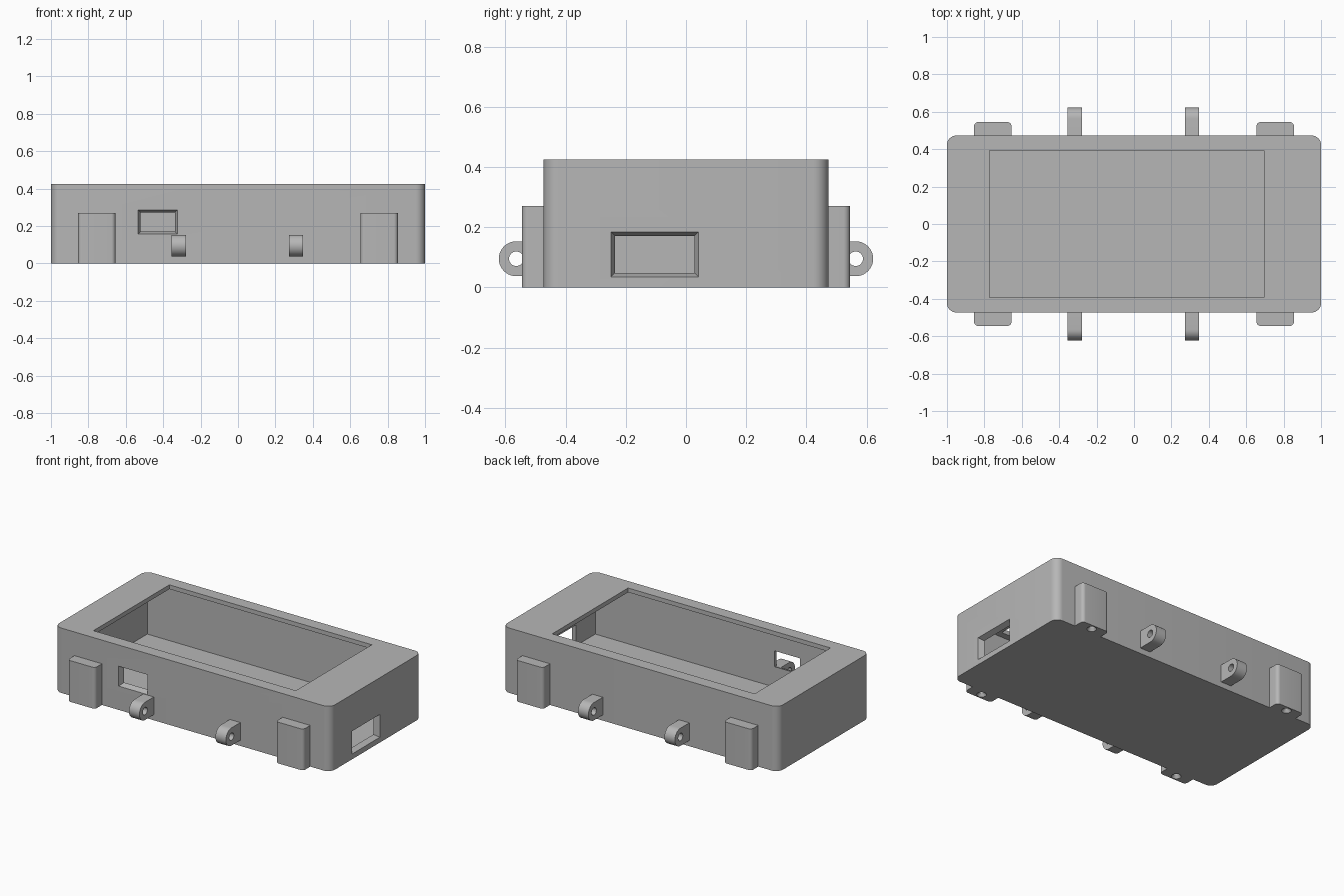
import bpy, bmesh, math
from mathutils import Matrix, Vector

cube = bpy.data.objects.get("Cube")
if cube:
    bpy.data.objects.remove(cube, do_unlink=True)

grey = bpy.data.materials.new("light_grey_plastic")
grey.use_nodes = True
COLOUR = (0.47, 0.47, 0.47, 1)
grey.diffuse_color = COLOUR
grey.node_tree.nodes["Principled BSDF"].inputs["Base Color"].default_value = COLOUR

W, D, H = 1.0, 0.473, 0.425      # half width, half depth, height
WALL, FLOOR, LID = 0.037, 0.035, 0.028


def finish(name, bm):
    bmesh.ops.recalc_face_normals(bm, faces=bm.faces)
    mesh = bpy.data.meshes.new(name)
    bm.to_mesh(mesh)
    bm.free()
    mesh.materials.append(grey)
    obj = bpy.data.objects.new(name, mesh)
    bpy.context.collection.objects.link(obj)
    return obj


def box(name, lo, hi, radius=0, rounded=lambda v: True):
    """Box between two corners, with chosen upright edges rounded."""
    bm = bmesh.new()
    bmesh.ops.create_cube(bm, size=1)
    lo, hi = Vector(lo), Vector(hi)
    for v in bm.verts:
        v.co = Vector((v.co[i] + 0.5) * (hi[i] - lo[i]) + lo[i] for i in range(3))
    if radius:
        edges = [e for e in bm.edges
                 if abs(e.verts[0].co.z - e.verts[1].co.z) > 0.01 and rounded(e.verts[0].co)]
        bmesh.ops.bevel(bm, geom=edges, offset=radius, segments=8, profile=0.5, affect='EDGES')
    return finish(name, bm)


def cone(name, centre, r1, r2, depth, axis='Z'):
    bm = bmesh.new()
    turn = Matrix.Rotation(math.pi / 2, 4, 'Y') if axis == 'X' else Matrix()
    bmesh.ops.create_cone(bm, cap_ends=True, segments=32, radius1=r1, radius2=r2,
                          depth=depth, matrix=Matrix.Translation(centre) @ turn)
    return finish(name, bm)


def cut(obj, cutter):
    """Subtract a cutter, then discard it."""
    cutter.hide_render = True
    mod = obj.modifiers.new("cut", 'BOOLEAN')
    mod.operation, mod.solver, mod.object = 'DIFFERENCE', 'EXACT', cutter
    bpy.context.view_layer.objects.active = obj
    bpy.ops.object.modifier_apply(modifier=mod.name)
    bpy.data.objects.remove(cutter, do_unlink=True)


def smooth(obj):
    bpy.ops.object.select_all(action='DESELECT')
    obj.select_set(True)
    bpy.context.view_layer.objects.active = obj
    bpy.ops.object.shade_smooth_by_angle(angle=math.radians(30))


def tapered_port(lo, hi, axis, side):
    """Cutter for a port that narrows towards the inside of the wall."""
    port = box("port_cutter", lo, hi)
    mid = (Vector(lo) + Vector(hi)) / 2
    for v in port.data.vertices:
        if (v.co[axis] - mid[axis]) * side < 0:
            for i in range(3):
                if i != axis:
                    v.co[i] -= math.copysign(0.016, v.co[i] - mid[i])
    return port


# Hollow case with a screen opening in the top
case = box("case", (-W, -D, 0), (W, D, H), 0.05)
cut(case, box("cavity_cutter", (WALL - W, WALL - D, FLOOR), (W - WALL, D - WALL, H - LID)))
cut(case, box("opening_cutter", (-0.773, -0.393, H - 0.1), (0.695, 0.393, H + 0.1)))

# Bevelled ports in the front wall and in the left-hand end wall
cut(case, tapered_port((-0.535, -D - 0.002, 0.155), (-0.323, WALL - D + 0.005, 0.287), 1, -1))
cut(case, tapered_port((W - WALL - 0.005, -0.25, 0.034), (W + 0.002, 0.042, 0.185), 0, 1))
smooth(case)

for side, label in ((-1, "front"), (1, "back")):
    # Corner screw posts with countersunk holes underneath
    for x, end in ((-0.755, "right"), (0.755, "left")):
        ys = sorted((side * D, side * 0.545))
        post = box(f"{label}_{end}_screw_post", (x - 0.1, ys[0], 0), (x + 0.1, ys[1], 0.27),
                   0.022, lambda v: abs(v.y) > D + 0.01)
        y = side * 0.509
        cut(post, cone("screw_cutter", (x, y, 0.09), 0.017, 0.017, 0.2))
        cut(post, cone("countersink_cutter", (x, y, 0.008), 0.032, 0.016, 0.024))
        smooth(post)

    # Round-ended mounting lugs with a cross hole
    for x, end in ((-0.317, "right"), (0.31, "left")):
        cy, cz, r = 0.564, 0.095, 0.058
        arc = [(cy + r * math.cos(a), cz + r * math.sin(a))
               for a in (math.pi * (i / 20 - 0.5) for i in range(21))]
        outline = [(D - 0.01, cz - r)] + arc + [(D - 0.01, cz + r)]
        bm = bmesh.new()
        face = bm.faces.new([bm.verts.new((x - 0.038, side * y, z)) for y, z in outline])
        extruded = bmesh.ops.extrude_face_region(bm, geom=[face])["geom"]
        bmesh.ops.translate(bm, vec=(0.076, 0, 0),
                            verts=[g for g in extruded if isinstance(g, bmesh.types.BMVert)])
        lug = finish(f"{label}_{end}_mounting_lug", bm)
        cut(lug, cone("lug_hole_cutter", (x, side * cy, cz), 0.024, 0.024, 0.2, 'X'))
        smooth(lug)
